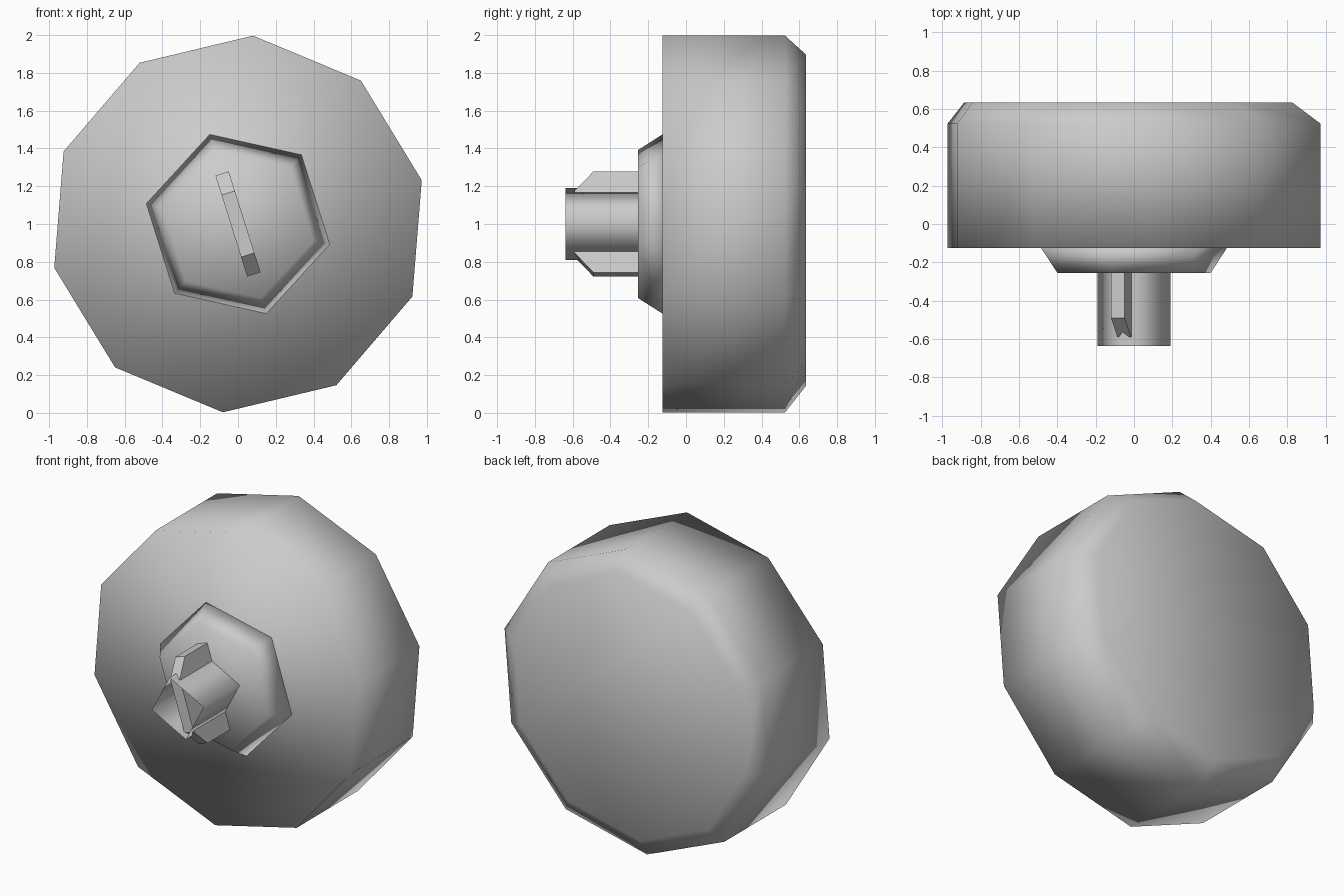
import bpy
import bmesh
from math import radians, cos, sin, pi
from mathutils import Vector

cube = bpy.data.objects.get("Cube")
if cube:
    bpy.data.objects.remove(cube, do_unlink=True)

# One plain grey for everything
grey = bpy.data.materials.new("plain_grey")
grey.use_nodes = True
colour = (0.6, 0.6, 0.6, 1)
grey.diffuse_color = colour
grey.node_tree.nodes["Principled BSDF"].inputs["Base Color"].default_value = colour

TILT = radians(107.5)  # roll shared by the boss, shaft and key


def finish(name, bm, smooth):
    bmesh.ops.recalc_face_normals(bm, faces=bm.faces)
    mesh = bpy.data.meshes.new(name)
    bm.to_mesh(mesh)
    bm.free()
    mesh.materials.append(grey)
    for poly in mesh.polygons:
        poly.use_smooth = smooth
    obj = bpy.data.objects.new(name, mesh)
    bpy.context.collection.objects.link(obj)
    return obj


def loft(name, sides, start, rings, caps=True):
    """Join polygon rings (y, radius, centre x, centre z) along y."""
    bm = bmesh.new()
    loops = []
    for y, radius, cx, cz in rings:
        angles = [start + 2 * pi * i / sides for i in range(sides)]
        loops.append([bm.verts.new((cx + radius * cos(a), y, cz + radius * sin(a)))
                      for a in angles])
    for a, b in zip(loops, loops[1:]):
        for i in range(sides):
            j = (i + 1) % sides
            bm.faces.new((a[i], a[j], b[j], b[i]))
    if caps:
        bm.faces.new(loops[0])
        bm.faces.new(loops[-1])
    return finish(name, bm, True)


# Ten-sided knob with a chamfered back
loft("knob_body", 10, radians(85.4),
     [(-0.125, 1.0, 0, 1), (0.525, 1.0, 0, 1), (0.635, 0.88, -0.03, 1.02)])

# Six-sided tapered boss
loft("boss", 6, TILT, [(-0.125, 0.497, 0, 1), (-0.255, 0.41, 0, 1)])

# Open four-sided shaft
loft("shaft", 4, TILT, [(-0.25, 0.2, 0, 1), (-0.637, 0.2, 0, 1)], caps=False)

# Flat key through the shaft, showing as two fins with sloped ends
radial = Vector((cos(TILT), 0, sin(TILT)))
across = Vector((sin(TILT), 0, -cos(TILT)))
half = [(0.28, -0.25), (0.28, -0.49), (0.172, -0.59)]
profile = half + [(-r, y) for r, y in reversed(half)]
bm = bmesh.new()
sides = []
for offset in (-0.037, 0.037):
    sides.append([bm.verts.new(radial * r + across * offset + Vector((0, y, 1)))
                  for r, y in profile])
    bm.faces.new(sides[-1])
for i in range(len(profile)):
    j = (i + 1) % len(profile)
    bm.faces.new((sides[0][i], sides[0][j], sides[1][j], sides[1][i]))
finish("key_fins", bm, False)
